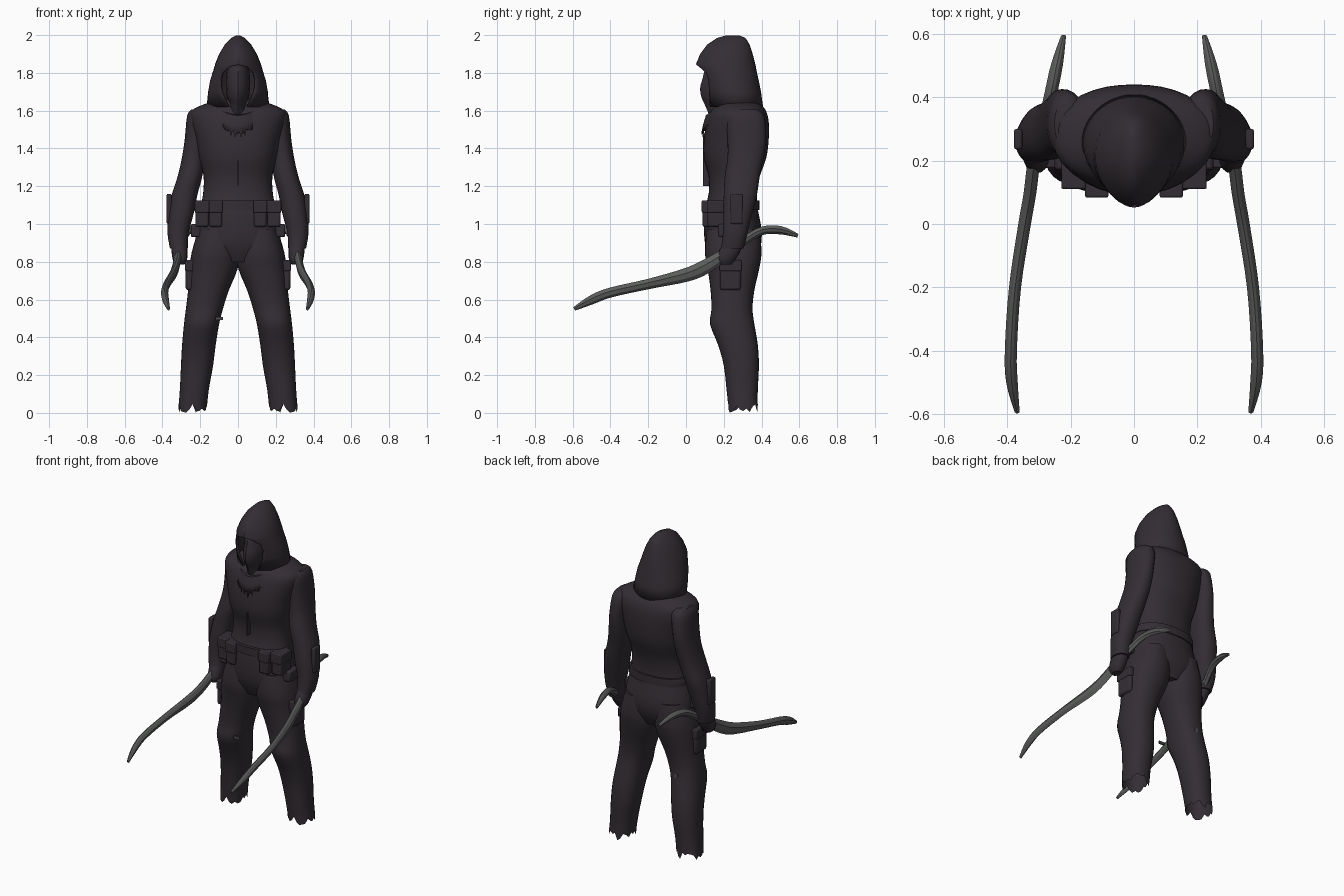
import bpy, bmesh, math, random
from mathutils import Vector

if "Cube" in bpy.data.objects:
    bpy.data.objects.remove(bpy.data.objects["Cube"])
random.seed(4)

def material(name, c):
    m = bpy.data.materials.new(name)
    m.diffuse_color = (*c, 1)
    m.use_nodes = True
    m.node_tree.nodes["Principled BSDF"].inputs["Base Color"].default_value = m.diffuse_color
    return m

CLOTH = material("dark_cloth", (0.034, 0.027, 0.034))
STEEL = material("grey_steel", (0.105, 0.11, 0.105))
PATCH = material("worn_patch", (0.075, 0.07, 0.078))

def finish(name, rings, mat, closed=True, caps=(True, True), mirror=False, thick=0, angle=40):
    """Skin a list of point rings into one mesh object."""
    bm = bmesh.new()
    vr = [[bm.verts.new(p) for p in r] for r in rings]
    n = len(vr[0])
    for a, b in zip(vr, vr[1:]):
        for i in range(n if closed else n - 1):
            j = (i + 1) % n
            bm.faces.new((a[i], a[j], b[j], b[i]))
    if caps[0]:
        bm.faces.new(vr[0][::-1])
    if caps[1]:
        bm.faces.new(vr[-1])
    bmesh.ops.remove_doubles(bm, verts=bm.verts[:], dist=0.0005)
    bmesh.ops.recalc_face_normals(bm, faces=bm.faces[:])
    me = bpy.data.meshes.new(name)
    bm.to_mesh(me)
    bm.free()
    me.materials.append(mat)
    ob = bpy.data.objects.new(name, me)
    bpy.context.collection.objects.link(ob)
    bpy.ops.object.select_all(action='DESELECT')
    bpy.context.view_layer.objects.active = ob
    ob.select_set(True)
    bpy.ops.object.shade_smooth_by_angle(angle=math.radians(angle))
    if thick:
        s = ob.modifiers.new("thickness", 'SOLIDIFY')
        s.thickness, s.offset = thick, -1
    if mirror:
        ob.modifiers.new("mirror", 'MIRROR')
    return ob

def spline(rows, k=3):
    """Catmull-Rom refinement of rows of numbers."""
    out = []
    for i in range(len(rows) - 1):
        p0, p1, p2 = rows[max(i - 1, 0)], rows[i], rows[i + 1]
        p3 = rows[min(i + 2, len(rows) - 1)]
        for s in range(k):
            t = s / k
            out.append([0.5 * (2*b + (c - a)*t + (2*a - 5*b + 4*c - d)*t*t + (3*b - a - 3*c + d)*t**3)
                        for a, b, c, d in zip(p0, p1, p2, p3)])
    return out + [list(rows[-1])]

def loft(name, rows, power=2.3, n=28, jag=0, mat=CLOTH, **kw):
    """Rows are (z, x0, x1, y0, y1); jag tears the last ring."""
    rings = []
    data = spline(rows)
    for q, (z, x0, x1, y0, y1) in enumerate(data):
        ring = []
        for i in range(n):
            a = math.tau * i / n
            c, s = math.cos(a), math.sin(a)
            f = (abs(c)**power + abs(s)**power)**(-1 / power)
            dz = random.uniform(-jag, jag) if q == len(data) - 1 else 0
            ring.append(((x0 + x1)/2 + (x1 - x0)/2*c*f, (y0 + y1)/2 + (y1 - y0)/2*s*f, z + dz))
        rings.append(ring)
    return finish(name, rings, mat, **kw)

def box(name, lo, hi, bevel=0.01, mat=CLOTH, mirror=True):
    r = [[(x, y, z) for x, y in ((lo[0], lo[1]), (hi[0], lo[1]), (hi[0], hi[1]), (lo[0], hi[1]))]
         for z in (lo[2], hi[2])]
    ob = finish(name, r, mat)
    if bevel:
        b = ob.modifiers.new("bevel", 'BEVEL')
        b.width, b.segments = bevel, 2
    if mirror:
        ob.modifiers.new("mirror", 'MIRROR')
    return ob

# jacket and hips
torso = [(.80, .12, .14, .36), (.88, .215, .105, .395), (.97, .222, .095, .40), (1.08, .20, .10, .38),
         (1.16, .185, .12, .375), (1.25, .182, .12, .39), (1.35, .205, .095, .425), (1.45, .225, .095, .438),
         (1.54, .25, .11, .438), (1.595, .25, .13, .425), (1.63, .19, .16, .40), (1.66, .10, .17, .36)]
loft("jacket", [(z, -h, h, a, b) for z, h, a, b in torso], n=36)
loft("belt", [(z, -h, h, .092, .388) for z, h in ((1.075, .205), (1.10, .206), (1.125, .201))], n=36)
box("jacket_seam", (-.003, .09, 1.2), (.003, .13, 1.48), 0, mirror=False)

# trouser legs with torn open hems
loft("trouser_leg", [(.97, .01, .21, .11, .39), (.85, -.005, .245, .10, .40), (.76, .003, .257, .115, .387),
     (.65, .048, .264, .13, .362), (.55, .08, .276, .135, .352), (.47, .10, .286, .127, .362),
     (.36, .118, .296, .17, .38), (.25, .132, .302, .20, .386), (.12, .155, .308, .215, .38),
     (.025, .165, .316, .225, .38)], jag=.023, caps=(True, False), mirror=True)

# sleeves and gloved fists
loft("sleeve", [(1.605, .18, .25, .25, .38), (1.57, .155, .27, .215, .415), (1.45, .17, .282, .22, .425),
     (1.35, .175, .297, .22, .41), (1.25, .19, .32, .205, .39), (1.15, .216, .352, .20, .375),
     (1.05, .236, .368, .195, .35), (.95, .262, .373, .195, .325), (.87, .266, .36, .185, .305)],
     mirror=True)
loft("glove", [(.91, .275, .35, .20, .30), (.86, .268, .352, .175, .29), (.81, .27, .345, .16, .26),
     (.785, .285, .33, .175, .24)], n=16, mirror=True)
box("forearm_strap", (.352, .235, 1.0), (.378, .30, 1.16), .008)

# hood: rings open at the front around the face
def hood_point(a, hw, y0, y1, z):
    c = max(0, math.cos(a))
    return (hw*math.sin(a)*(1 - .22*c*c), (y0 + y1)/2 - (y1 - y0)/2*math.cos(a), z)

hood = [(1.62, .167, .115, .408, .055), (1.70, .158, .085, .397, .088), (1.76, .148, .07, .385, .092),
        (1.80, .135, .06, .376, .082), (1.832, .126, .052, .37, .05), (1.845, .122, .052, .367, 0),
        (1.90, .10, .075, .353, 0), (1.95, .07, .112, .337, 0), (1.985, .036, .165, .315, 0),
        (1.999, .008, .215, .28, 0)]
rings = []
for z, hw, y0, y1, w in hood:
    a0 = math.asin(min(1, w / hw / .86))
    rings.append([hood_point(a0 + (math.tau - 2*a0)*i/40, hw, y0, y1, z) for i in range(41)])
finish("hood", rings, CLOTH, closed=False, caps=(False, True), thick=.012)

# cowl: frayed collar dropping to a point on the chest
rings = []
for z, hw, y0, y1, drop, jag in ((1.65, .12, .13, .39, .07, 0), (1.645, .15, .105, .40, .07, 0),
                                 (1.625, .168, .09, .408, .10, 0), (1.61, .168, .082, .405, .13, .012)):
    ring = []
    for i in range(60):
        a = math.tau * i / 60
        front = max(0, math.cos(a))
        p = hood_point(a, hw, y0, y1, z)
        ring.append((p[0], p[1], z - drop*front**1.5 + random.uniform(-jag, jag)*(front > .05)))
    rings.append(ring)
finish("cowl", rings, CLOTH, caps=(False, False), thick=.008)

# frayed threads hanging from the cowl
for k in range(7):
    a = .12 + k*.17
    x, y, z = hood_point(a, .166, .08, .40, 1.62 - .13*math.cos(a)**1.5)
    l = random.uniform(.02, .045)
    tri = [[(x - .006, y, z), (x + .006, y, z), (x, y + .006, z)],
           [(x - .002, y + .004, z - l), (x + .002, y + .004, z - l), (x, y + .006, z - l)]]
    finish("cowl_thread", tri, CLOTH, mirror=True)

# masked face and neck, with a ridge down the middle
loft("face_mask", [(1.56, -.06, .06, .13, .30), (1.63, -.045, .045, .10, .30), (1.67, -.058, .058, .082, .30),
     (1.72, -.064, .064, .075, .31), (1.77, -.064, .064, .088, .32), (1.82, -.055, .055, .105, .31),
     (1.86, -.02, .02, .17, .28)], power=1.8, n=16)

# belt pouches with flaps, and thigh pouches
for nm, x0, x1, y0, y1 in (("inner_pouch", .085, .15, .088, .17), ("outer_pouch", .155, .225, .115, .22)):
    box(nm, (x0, y0, .985), (x1, y1, 1.10))
    box(nm + "_flap", (x0 - .004, y0 - .005, 1.06), (x1 + .004, y1, 1.125), .006)
box("hip_pouch", (.195, .17, .93), (.25, .27, 1.0))
box("thigh_pouch", (.225, .18, .65), (.277, .29, .80), .012)
box("thigh_pouch_flap", (.225, .176, .75), (.28, .294, .81), .006)

# worn patches on one knee
box("knee_patch", (-.12, .127, .492), (-.08, .137, .508), 0, PATCH, mirror=False)
box("leg_back_patch", (-.19, .347, .50), (-.165, .356, .53), 0, PATCH, mirror=False)

# curved double blade: ridged section swept along the path (x, y, z, half width, half height)
path = [(.368, -.592, .55, .008, .010), (.384, -.5, .598, .018, .024), (.388, -.4, .637, .019, .026),
        (.375, -.2, .682, .019, .027), (.345, 0, .73, .020, .036), (.328, .1, .772, .020, .038),
        (.315, .2, .835, .020, .032), (.292, .3, .905, .018, .022), (.265, .4, .963, .020, .022),
        (.243, .5, .967, .019, .022), (.222, .592, .938, .008, .010)]
pts = spline(path, 4)
rings = []
for i, (x, y, z, w, h) in enumerate(pts):
    p, q = pts[max(i - 1, 0)], pts[min(i + 1, len(pts) - 1)]
    t = Vector((0, q[1] - p[1], q[2] - p[2])).normalized()
    up = Vector((0, -t.z, t.y))
    ring = []
    for u, v in ((1, .25), (.45, .85), (0, 1), (-.45, .85), (-1, .25), (-.75, -.5), (0, -1), (.75, -.5)):
        ring.append(Vector((x + u*w, y, z)) + up*h*v)
    rings.append(ring)
finish("curved_blade", rings, STEEL, mirror=True, angle=25)
